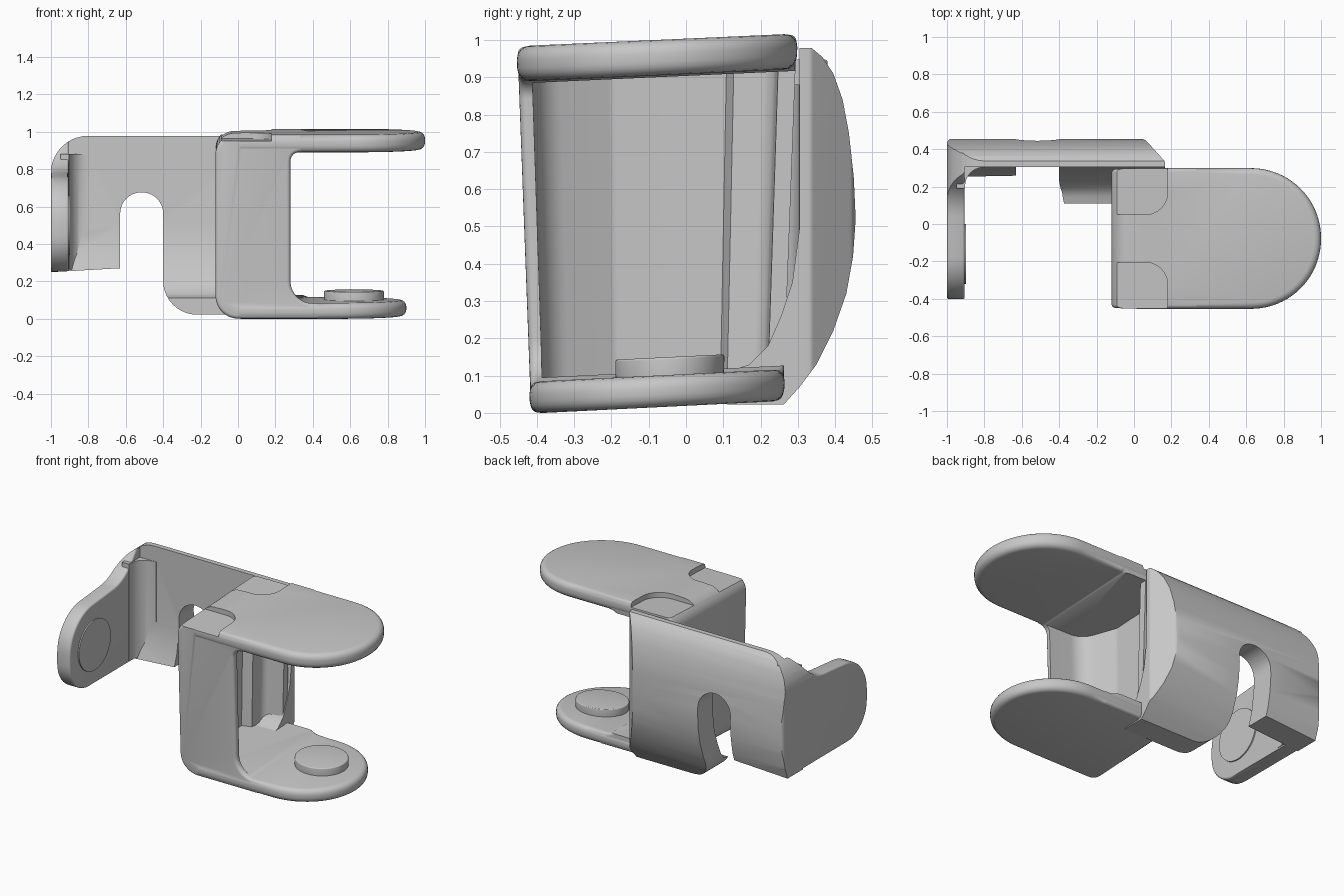
import bpy, bmesh, math
from mathutils import Vector

old = bpy.data.objects.get("Cube")
if old:
    bpy.data.objects.remove(old, do_unlink=True)

grey = bpy.data.materials.new("plain grey")
grey.use_nodes = True
GREY = (0.57, 0.57, 0.57, 1)
grey.diffuse_color = GREY
grey.node_tree.nodes["Principled BSDF"].inputs["Base Color"].default_value = GREY


def rounded(corners, steps=10):
    """Outline from (a, b, radius) corners, each replaced by an arc."""
    out = []
    n = len(corners)
    for i, (a, b, r) in enumerate(corners):
        p = Vector((a, b))
        if r <= 0:
            out.append(p)
            continue
        u = (Vector(corners[i - 1][:2]) - p).normalized()
        v = (Vector(corners[(i + 1) % n][:2]) - p).normalized()
        half = u.angle(v) / 2
        t = r / math.tan(half)
        c = p + (u + v).normalized() * (r / math.sin(half))
        s, e = p + u * t - c, p + v * t - c
        sweep = math.pi - 2 * half
        for k in range(steps + 1):
            f = k / steps
            out.append(c + (s * math.sin((1 - f) * sweep) + e * math.sin(f * sweep))
                       / math.sin(sweep))
    return out


def circle(a, b, r, n=48):
    return [Vector((a + r * math.cos(k * math.tau / n),
                    b + r * math.sin(k * math.tau / n))) for k in range(n)]


def prism(name, pts, axis, lo, hi, bevel=0):
    """Extrude an outline along an axis, rounding its sharp edges."""
    place = {"X": lambda a, b, h: (h, a, b),
             "Y": lambda a, b, h: (a, h, b),
             "Z": lambda a, b, h: (a, b, h)}[axis]
    bm = bmesh.new()
    rings = [[bm.verts.new(place(p[0], p[1], h)) for p in pts] for h in (lo, hi)]
    for ring in rings:
        bm.faces.new(ring)
    for i in range(len(pts)):
        bm.faces.new((rings[0][i - 1], rings[0][i], rings[1][i], rings[1][i - 1]))
    bmesh.ops.recalc_face_normals(bm, faces=bm.faces)
    if bevel:
        sharp = [e for e in bm.edges if e.calc_face_angle(0) > 0.5]
        bmesh.ops.bevel(bm, geom=sharp, offset=bevel, segments=4, profile=0.5,
                        affect="EDGES", clamp_overlap=False)
    me = bpy.data.meshes.new(name)
    bm.to_mesh(me)
    bm.free()
    me.materials.append(grey)
    ob = bpy.data.objects.new(name, me)
    bpy.context.scene.collection.objects.link(ob)
    return ob


def combine(ob, operation, *others):
    """Apply boolean operations and drop the used helpers."""
    for other in others:
        mod = ob.modifiers.new("cut", "BOOLEAN")
        mod.operation, mod.solver, mod.object = operation, "EXACT", other
        dg = bpy.context.evaluated_depsgraph_get()
        me = bpy.data.meshes.new_from_object(ob.evaluated_get(dg))
        ob.modifiers.clear()
        ob.data = me
        bpy.data.objects.remove(other, do_unlink=True)


def lean(ob):
    """Taper towards the floor and tip slightly forward."""
    for v in ob.data.vertices:
        d = v.co.y + 0.08
        v.co.y = -0.08 + d * (0.9 + 0.1 * v.co.z)
        v.co.z += 0.045 * d


# Curved back plate
section = [(0.305, 0.98), (0.335, 0.98), (0.365, 0.955), (0.395, 0.91), (0.42, 0.84),
           (0.437, 0.75), (0.45, 0.63), (0.455, 0.52), (0.448, 0.42), (0.43, 0.32),
           (0.395, 0.22), (0.35, 0.13), (0.305, 0.07), (0.26, 0.02), (0.11, 0.02),
           (0.11, 0.11), (0.17, 0.13), (0.22, 0.18), (0.255, 0.26), (0.285, 0.35),
           (0.305, 0.5)]
bracket = prism("back_bracket", section, "X", -1.02, 0.2)

# Side wing with a sloping top and round end
wing = prism("wing", rounded([(0.38, 0.25, 0), (0.38, 0.98, 0), (0.29, 0.97, 0),
                              (0.14, 0.79, 0.25), (-0.402, 0.74, 0.25),
                              (-0.402, 0.25, 0.2)]),
             "X", -1, -0.905, 0.012)
bend = prism("bend", rounded([(-0.95, 0.35, 0), (-0.95, 0.19, 0), (-0.903, 0.19, 0),
                              (-0.903, 0.303, 0.1), (-0.79, 0.303, 0), (-0.79, 0.35, 0)]),
             "Z", 0.262, 0.88)
combine(bracket, "UNION", wing, bend)

# Trim the bracket to its front outline with the arched slot, then its plan
front_outline = prism("front_outline", rounded([
    (-1.001, 0.978, 0.2), (0.17, 0.978, 0), (0.17, 0.022, 0), (-0.4, 0.022, 0.18),
    (-0.4, 0.676, 0.114), (-0.63, 0.676, 0.114), (-0.63, 0.27, 0), (-1.001, 0.249, 0)]),
    "Y", -0.6, 0.6)
plan_outline = prism("plan_outline", rounded([
    (-1.0005, -0.6, 0), (-1.0005, 0.457, 0.03), (0.055, 0.457, 0.06),
    (0.165, 0.335, 0.02), (0.165, -0.6, 0)]), "Z", -0.2, 1.2)
combine(bracket, "INTERSECT", front_outline, plan_outline)
wing_pad = prism("wing_pad", circle(-0.16, 0.5, 0.16), "X", -0.93, -0.897)


# Clamp spine, hollowed from the open side
clamp = prism("clamp", rounded([
    (-0.12, 0.017, 0.12), (-0.12, 0.998, 0.1), (0.35, 0.998, 0), (0.35, 0.907, 0),
    (0.28, 0.907, 0.05), (0.28, 0.098, 0.12), (0.44, 0.098, 0), (0.44, 0.017, 0)]),
    "Y", -0.452, 0.297, 0.02)
pocket = prism("pocket", rounded([
    (0.5, -0.42, 0), (0.05, -0.41, 0.12), (-0.04, -0.2, 0.05), (-0.04, 0.11, 0),
    (0.02, 0.13, 0), (0.04, 0.24, 0.05), (0.16, 0.25, 0), (0.16, 0.5, 0),
    (0.5, 0.5, 0)]), "Z", 0.11, 0.9)
combine(clamp, "DIFFERENCE", pocket)


def cap(name, tip, lo, hi, bevel):
    return prism(name, rounded([(-0.02, -0.455, 0), (tip, -0.455, 0.374),
                                (tip, 0.3, 0.374), (-0.02, 0.3, 0)], 20),
                 "Z", lo, hi, bevel)


# Rounded upper and lower jaws
combine(clamp, "UNION", cap("upper_jaw", 1, 0.905, 1, 0.036),
        cap("lower_jaw", 0.9, 0.015, 0.1, 0.034))

# Shallow corner recesses on top
for inner, outer in ((0.05, 0.4), (-0.205, -0.6)):
    combine(clamp, "DIFFERENCE", prism("corner_recess", rounded([
        (-0.2, inner, 0), (0.18, inner, 0.12), (0.18, outer, 0), (-0.2, outer, 0)]),
        "Z", 0.968, 1.2))
lean(clamp)

# Round pad on the lower jaw
jaw_pad = prism("jaw_pad", circle(0.62, -0.04, 0.16), "Z", 0.08, 0.148, 0.006)
lean(jaw_pad)

# Smooth shading with sharp creases kept
for ob in (bracket, wing_pad, clamp, jaw_pad):
    bpy.ops.object.select_all(action="DESELECT")
    ob.select_set(True)
    bpy.context.view_layer.objects.active = ob
    bpy.ops.object.shade_smooth_by_angle(angle=math.radians(32))
